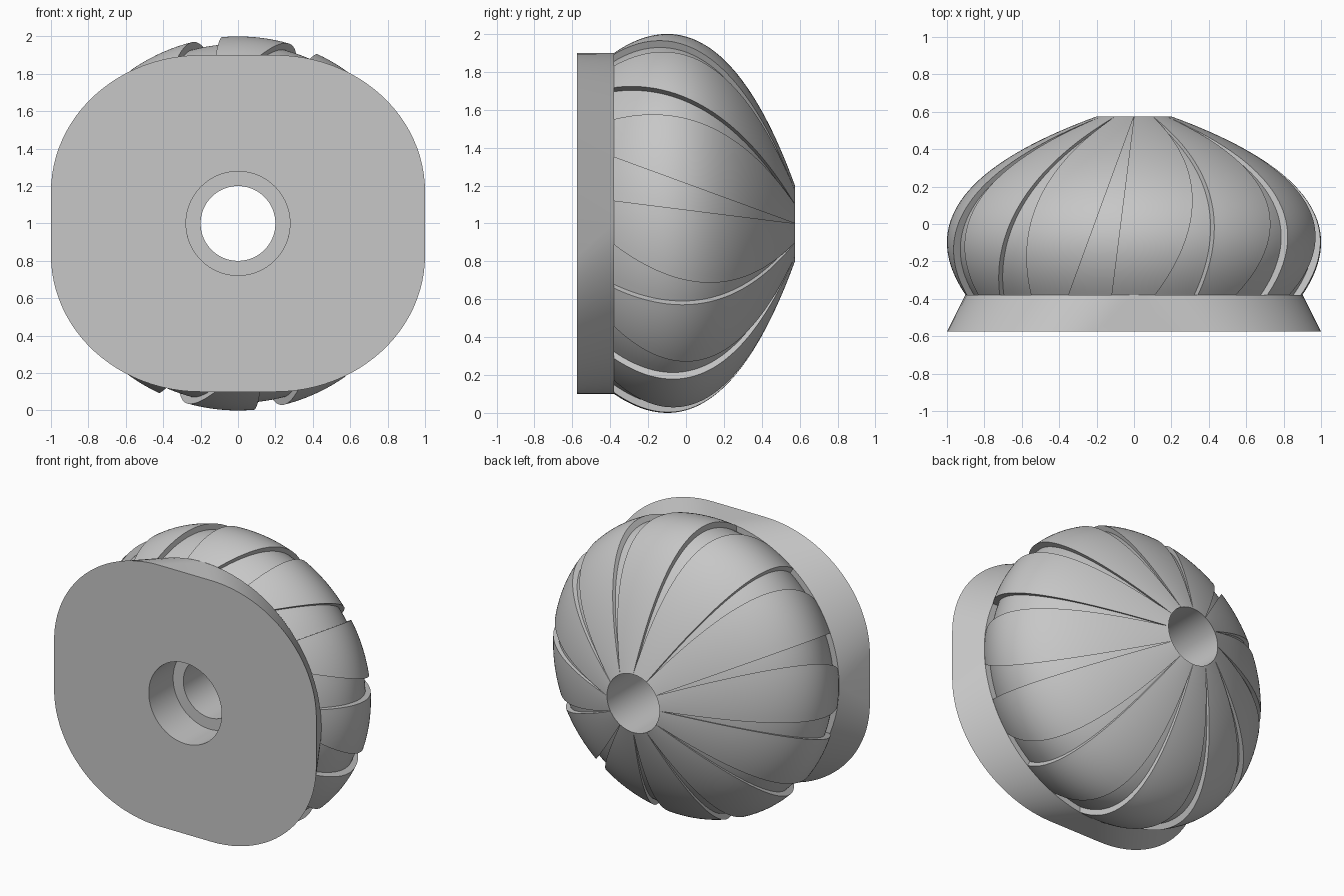
import bpy, bmesh
from math import sin, cos, asin, radians, pi

cube = bpy.data.objects.get("Cube")
if cube:
    bpy.data.objects.remove(cube, do_unlink=True)

grey = bpy.data.materials.new("plain grey")
grey.use_nodes = True
colour = (0.57, 0.57, 0.57, 1)
grey.diffuse_color = colour
grey.node_tree.nodes["Principled BSDF"].inputs["Base Color"].default_value = colour

FRONT, JOINT, TIP = -0.575, -0.38, 0.575
LEDGE = -0.31              # where the wide bore steps down to the narrow one
NARROW, WIDE = 0.2, 0.278
RIBS, DEPTH = 12, 0.04


def loft(name, rings):
    """Skin a series of equal rings into a closed tube-like solid."""
    bm = bmesh.new()
    loops = [[bm.verts.new(p) for p in ring] for ring in rings]
    count = len(rings[0])
    for i, a in enumerate(loops):
        b = loops[(i + 1) % len(loops)]
        for j in range(count):
            k = (j + 1) % count
            bm.faces.new((a[j], a[k], b[k], b[j]))
    bmesh.ops.remove_doubles(bm, verts=bm.verts[:], dist=1e-5)
    bmesh.ops.dissolve_degenerate(bm, edges=bm.edges[:], dist=1e-5)
    bmesh.ops.recalc_face_normals(bm, faces=bm.faces[:])
    mesh = bpy.data.meshes.new(name)
    bm.to_mesh(mesh)
    bm.free()
    mesh.materials.append(grey)
    obj = bpy.data.objects.new(name, mesh)
    bpy.context.collection.objects.link(obj)
    bpy.ops.object.select_all(action="DESELECT")
    obj.select_set(True)
    bpy.context.view_layer.objects.active = obj
    bpy.ops.object.shade_smooth_by_angle(angle=radians(30))
    return obj


def point(angle, r, y):
    return (-r * sin(angle), y, 1 + r * cos(angle))


def bezier(t, a, b, c):
    return a * (1 - t) ** 2 + 2 * b * t * (1 - t) + c * t * t


# Ribbed dome: rounded profile with tapering slanted flutes
def dome_ring(y, r):
    floor = min(r, max(r - DEPTH, NARROW))
    near, far = 0.126 * (TIP - y), 0.366 * (TIP - y)
    step = 2 * pi / RIBS
    spans = ((floor, asin(near / floor), asin(far / floor), 5),
             (r, asin(far / r), step + asin(near / r), 9))
    return [(k * step + a + (b - a) * i / n, rad)
            for k in range(RIBS)
            for rad, a, b, n in spans
            for i in range(n + 1)]


STEPS = 48
rings = []
for s in range(STEPS + 1):
    t = s / STEPS
    y = bezier(t, JOINT, 0.18, TIP)
    r = bezier(t, 0.9, 1.283, NARROW)
    rings.append([point(a, rad, y) for a, rad in dome_ring(y, r)])
bore_angles = [a for a, rad in dome_ring(TIP, NARROW)]
for rad, y in ((NARROW, LEDGE), (WIDE, LEDGE), (WIDE, JOINT)):
    rings.append([point(a, rad, y) for a in bore_angles])
loft("ribbed_dome", rings)

# Base plate: rounded outline in front tapering to a circle behind
CORNER_X, CORNER_Z, SEG = 0.8, 0.73, 24
front, back, back_bore, front_bore = [], [], [], []
for q in range(4):
    for i in range(SEG + 1):
        a = (q + i / SEG) * pi / 2
        sx = 1 if q in (0, 3) else -1
        sz = 1 if q < 2 else -1
        c, s = cos(a), sin(a)
        front.append((sx * (1 - CORNER_X) + CORNER_X * c, FRONT,
                      1 + sz * (0.9 - CORNER_Z) + CORNER_Z * s))
        back.append((0.902 * c, JOINT, 1 + 0.9 * s))
        back_bore.append((WIDE * c, JOINT, 1 + WIDE * s))
        front_bore.append((WIDE * c, FRONT, 1 + WIDE * s))
loft("base_plate", [front, back, back_bore, front_bore])
